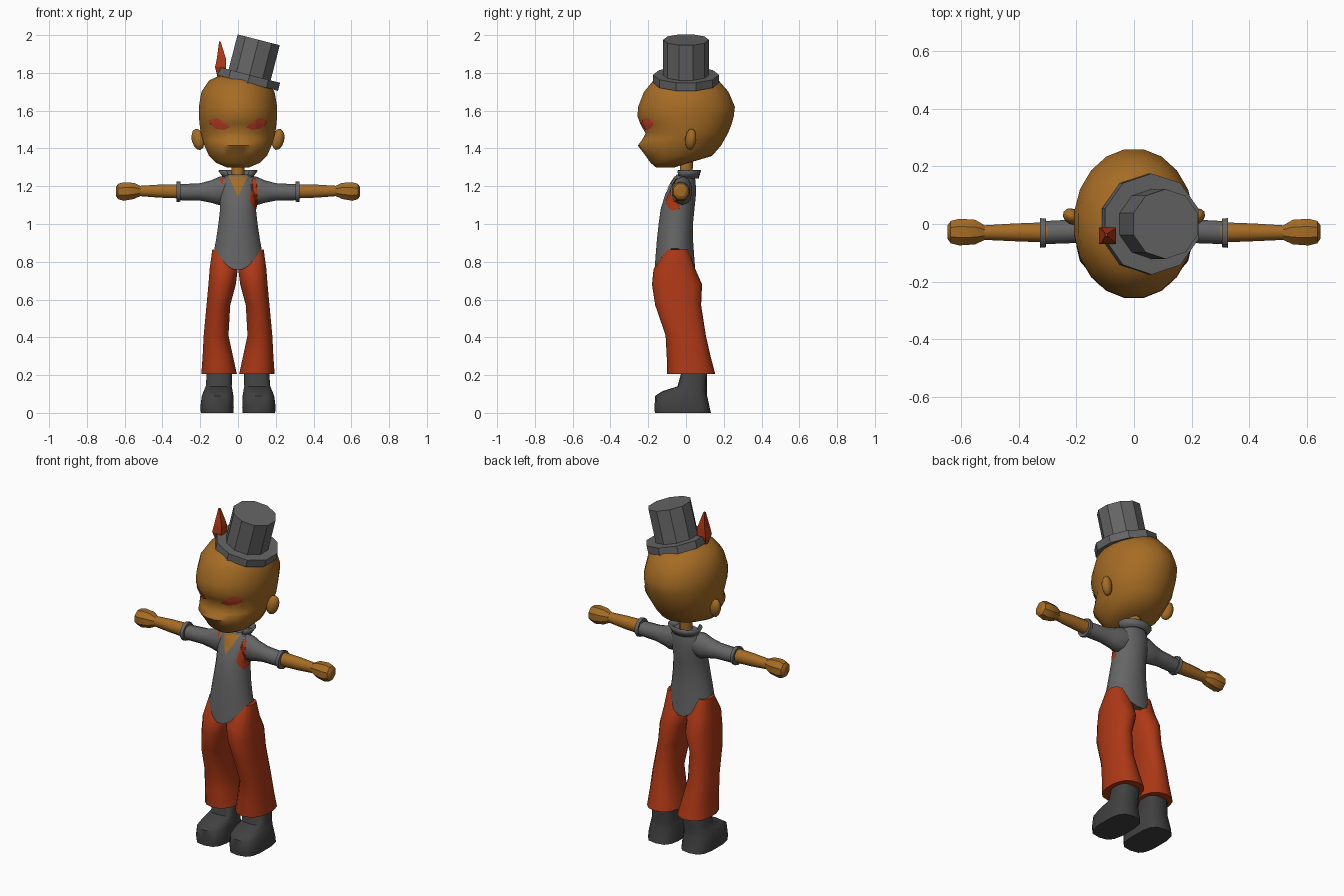
import bpy, bmesh, math
from mathutils import Matrix, Vector
from mathutils.bvhtree import BVHTree

if "Cube" in bpy.data.objects:
    bpy.data.objects.remove(bpy.data.objects["Cube"])


def material(name, rgb):
    m = bpy.data.materials.new(name)
    m.diffuse_color = (*rgb, 1)
    m.use_nodes = True
    m.node_tree.nodes["Principled BSDF"].inputs["Base Color"].default_value = m.diffuse_color
    return m


SKIN = material("warm brown skin", (0.38, 0.15, 0.018))
GREY = material("grey cloth", (0.13, 0.13, 0.132))
RED = material("rust red cloth", (0.42, 0.04, 0.008))
BOOT = material("dark boot leather", (0.052, 0.052, 0.052))
EYE = material("bright red eye", (0.62, 0.06, 0.025))


def finish(name, bm, mat, smooth=50):
    bmesh.ops.recalc_face_normals(bm, faces=bm.faces)
    me = bpy.data.meshes.new(name)
    bm.to_mesh(me)
    bm.free()
    me.materials.append(mat)
    ob = bpy.data.objects.new(name, me)
    bpy.context.collection.objects.link(ob)
    if smooth:
        bpy.ops.object.select_all(action='DESELECT')
        ob.select_set(True)
        bpy.context.view_layer.objects.active = ob
        bpy.ops.object.shade_smooth_by_angle(angle=math.radians(smooth))
    return ob


def skin_rings(name, loops, mat, smooth=50):
    """Bridge equal point loops into a closed tube."""
    bm = bmesh.new()
    vs = [[bm.verts.new(p) for p in loop] for loop in loops]
    n = len(vs[0])
    for a, b in zip(vs, vs[1:]):
        for i in range(n):
            j = (i + 1) % n
            bm.faces.new((a[i], a[j], b[j], b[i]))
    bm.faces.new(vs[0])
    bm.faces.new(vs[-1])
    return finish(name, bm, mat, smooth)


def unit_ring(n, power=1.0):
    pts = []
    for i in range(n):
        a = 2 * math.pi * (i + 0.5) / n
        c, s = math.cos(a), math.sin(a)
        pts.append((math.copysign(abs(c) ** power, c), math.copysign(abs(s) ** power, s)))
    return pts


def tower(name, rings, mat, n=16, power=1.0, side=1, lift=None, smooth=50):
    """Rings stacked in z: (z, x centre, half width, y front, y back)."""
    loops = []
    for k, (z, xc, hw, yf, yb) in enumerate(rings):
        loop = []
        for c, s in unit_ring(n, power):
            x = xc + hw * c
            y = (yf + yb) / 2 + (yb - yf) / 2 * s
            dz = lift(x) if lift and k == 0 else 0
            loop.append((side * x, y, z + dz))
        loops.append(loop)
    return skin_rings(name, loops, mat, smooth)


def limb(name, rings, mat, side, n=10, smooth=50):
    """Rings along x: (x, y centre, z centre, y radius, z radius)."""
    loops = [[(side * x, yc + ry * c, zc + rz * s) for c, s in unit_ring(n)]
             for x, yc, zc, ry, rz in rings]
    return skin_rings(name, loops, mat, smooth)


def plate(name, outline, targets, mat):
    """Flat x,z outline laid onto the front of the target surfaces."""
    trees = []
    for t in targets:
        tb = bmesh.new()
        tb.from_mesh(t.data)
        trees.append(BVHTree.FromBMesh(tb))
        tb.free()
    bm = bmesh.new()
    bm.faces.new([bm.verts.new((x, 0, z)) for x, z in outline])
    bmesh.ops.triangulate(bm, faces=bm.faces)
    bmesh.ops.subdivide_edges(bm, edges=bm.edges, cuts=4, use_grid_fill=True)
    for v in bm.verts:
        hits = [t.ray_cast(Vector((v.co.x, -1, v.co.z)), Vector((0, 1, 0)))[0] for t in trees]
        ys = [h.y for h in hits if h]
        v.co.y = (min(ys) if ys else -0.03) - 0.005
    bmesh.ops.recalc_face_normals(bm, faces=bm.faces)
    if sum(f.normal.y for f in bm.faces) > 0:
        bmesh.ops.reverse_faces(bm, faces=bm.faces)
    me = bpy.data.meshes.new(name)
    bm.to_mesh(me)
    bm.free()
    me.materials.append(mat)
    bpy.context.collection.objects.link(bpy.data.objects.new(name, me))


# Head with brow and muzzle
head = tower("head", [
    (1.30, 0, .06, -.16, -.06), (1.325, 0, .12, -.19, .02), (1.36, 0, .155, -.215, .14),
    (1.415, 0, .18, -.258, .188), (1.445, 0, .19, -.235, .205), (1.48, 0, .2, -.217, .225),
    (1.53, 0, .206, -.245, .245), (1.57, 0, .21, -.26, .256), (1.62, 0, .21, -.257, .262),
    (1.70, 0, .196, -.225, .228), (1.76, 0, .155, -.175, .175), (1.79, 0, .09, -.1, .1)],
    SKIN, n=20, smooth=70)
tower("neck", [(1.2, 0, .04, -.05, .035), (1.27, 0, .036, -.035, .038),
               (1.36, 0, .036, -.035, .04)], SKIN, n=8)

# Tilted hat: brim and crown
tilt = Matrix.Translation((.056, 0, 1.768)) @ Matrix.Rotation(math.radians(14.5), 4, 'Y')
for name, r, z0, z1 in (("hat_brim", .175, -.022, .022), ("hat_crown", .121, .0, .214)):
    bm = bmesh.new()
    bmesh.ops.create_cone(bm, cap_ends=True, segments=10, radius1=r, radius2=r, depth=z1 - z0,
                          matrix=tilt @ Matrix.Translation((0, 0, (z0 + z1) / 2)))
    finish(name, bm, GREY, 0)

# Feather standing at the brim
tower("feather", [(1.77, -.092, .02, -.055, -.025), (1.83, -.092, .042, -.082, 0),
                  (1.875, -.088, .034, -.075, -.005), (1.965, -.096, .006, -.045, -.03)],
      RED, n=4, smooth=0)

# Shirt body with a curved hem
shirt = tower("shirt", [
    (.755, 0, .126, -.168, .05), (.92, 0, .117, -.155, .038), (1.0, 0, .105, -.146, .038),
    (1.08, 0, .096, -.135, .046), (1.16, 0, .1, -.11, .054), (1.22, 0, .097, -.078, .052),
    (1.262, 0, .07, -.05, .046)], GREY, n=20, lift=lambda x: 7.5 * x * x)

# Standing collar, open at the front
bm = bmesh.new()
rows = []
for i in range(13):
    a = math.radians(-50 + 280 * i / 12)
    rows.append([bm.verts.new((rx * math.cos(a), .008 + ry * math.sin(a), z))
                 for rx, ry, z in ((.066, .05, 1.245), (.096, .062, 1.287))])
for a, b in zip(rows, rows[1:]):
    bm.faces.new((a[0], b[0], b[1], a[1]))
collar = finish("collar", bm, GREY)
mod = collar.modifiers.new("thickness", 'SOLIDIFY')
mod.thickness = .01

sleeves = []
for s, tag in ((-1, "left"), (1, "right")):
    # Ear
    bm = bmesh.new()
    bmesh.ops.create_icosphere(bm, subdivisions=2, radius=1, matrix=(
        Matrix.Translation((s * .212, .025, 1.448)) @ Matrix.Rotation(s * math.radians(28), 4, 'Z')
        @ Matrix.Rotation(s * math.radians(14), 4, 'Y') @ Matrix.Diagonal((.035, .028, .058, 1))))
    finish("ear_" + tag, bm, SKIN)

    # Eye
    plate("eye_" + tag, [(s * x, z) for x, z in (
        (.042, 1.512), (.075, 1.498), (.12, 1.505), (.145, 1.525), (.158, 1.548),
        (.12, 1.56), (.085, 1.548))], [head], EYE)

    # Sleeve, cuff, forearm and fist
    sleeves.append(limb("sleeve_" + tag, [
        (.05, -.015, 1.185, .05, .07), (.1, -.02, 1.175, .055, .075), (.14, -.022, 1.172, .048, .06),
        (.2, -.025, 1.17, .043, .046), (.315, -.03, 1.168, .042, .042)], GREY, s))
    limb("cuff_" + tag, [(.305, -.031, 1.171, .052, .053), (.325, -.031, 1.171, .054, .054)], GREY, s)
    limb("forearm_" + tag, [(.3, -.029, 1.173, .038, .041), (.42, -.029, 1.174, .033, .037),
                            (.54, -.03, 1.175, .026, .028)], SKIN, s, n=8)
    limb("fist_" + tag, [(.515, -.03, 1.175, .026, .028), (.55, -.028, 1.175, .046, .046),
                         (.605, -.028, 1.172, .05, .053), (.635, -.028, 1.172, .042, .044),
                         (.646, -.028, 1.172, .025, .026)], SKIN, s, n=8, smooth=30)

    # Flared trouser leg
    tower("trouser_leg_" + tag, [
        (.865, .087, .05, -.105, .01), (.76, .076, .076, -.172, .05), (.68, .084, .074, -.18, .085),
        (.57, .104, .064, -.163, .08), (.41, .116, .067, -.108, .105), (.30, .107, .082, -.102, .13),
        (.205, .1, .096, -.1, .155)], RED, n=14, power=.85, side=s)

    # Boot
    tower("boot_" + tag, [
        (0, .11, .088, -.165, .132), (.03, .111, .09, -.167, .125), (.09, .108, .085, -.163, .112),
        (.115, .105, .078, -.125, .11), (.14, .102, .07, -.045, .11), (.25, .097, .066, -.015, .112)],
        BOOT, n=14, power=.65, side=s)

# Bare chest at the open neck, and the scarf ends on the shirt
plate("open_neck", [(-.05, 1.252), (0, 1.145), (.05, 1.252)], [shirt], SKIN)
body = [shirt] + sleeves
plate("scarf_end_right", [(.075, 1.245), (.098, 1.235), (.094, 1.16), (.106, 1.12), (.094, 1.068),
                          (.062, 1.12), (.08, 1.17)], body, RED)
plate("scarf_end_left", [(-.075, 1.245), (-.098, 1.24), (-.082, 1.205)], body, RED)
